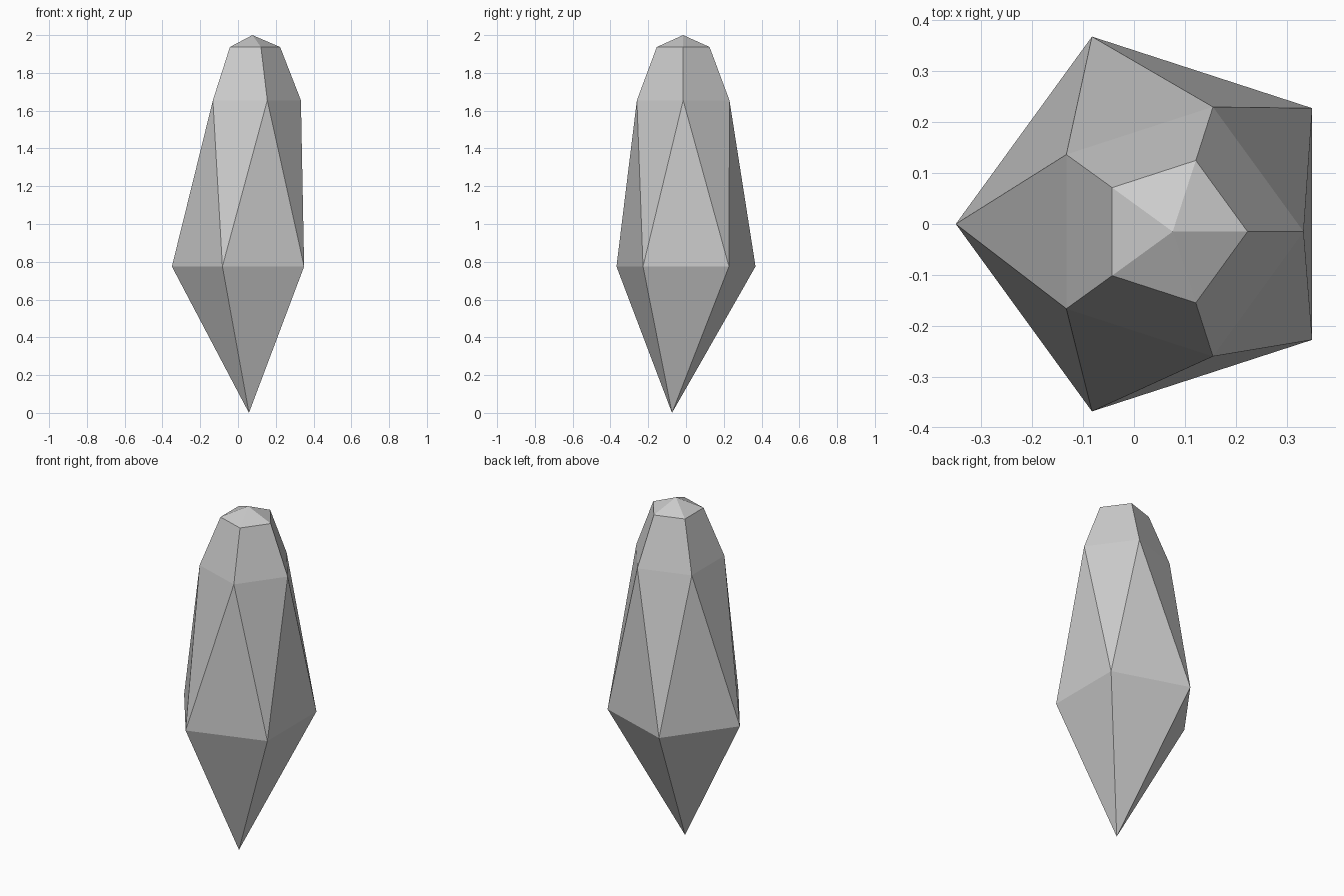
import bpy, bmesh
from math import cos, sin, radians

if "Cube" in bpy.data.objects:
    bpy.data.objects.remove(bpy.data.objects["Cube"])

SIDES = 5
bm = bmesh.new()


def ring(cx, cy, z, radius, turn):
    """Regular five-sided cross-section of the crystal."""
    step = 360 / SIDES
    return [bm.verts.new((cx + radius * cos(radians(turn + step * k)),
                          cy + radius * sin(radians(turn + step * k)), z))
            for k in range(SIDES)]


# Cross-sections: the girdle is turned half a step from the upper rings
tip = bm.verts.new((0.058, -0.074, 0.0))
girdle = ring(0.037, 0.0, 0.775, 0.387, 36)
shoulder = ring(0.0755, -0.015, 1.655, 0.2576, 0)
crown = ring(0.076, -0.015, 1.937, 0.147, 0)
top = bm.verts.new((0.076, -0.015, 2.0))

for k in range(SIDES):
    n = (k + 1) % SIDES
    # Lower point
    bm.faces.new((tip, girdle[n], girdle[k]))
    # Alternating triangles of the body
    bm.faces.new((girdle[k], shoulder[n], shoulder[k]))
    bm.faces.new((girdle[k], girdle[n], shoulder[n]))
    # Tapered shoulder and shallow cap
    bm.faces.new((shoulder[k], shoulder[n], crown[n], crown[k]))
    bm.faces.new((crown[k], crown[n], top))

bmesh.ops.recalc_face_normals(bm, faces=bm.faces)
mesh = bpy.data.meshes.new("crystal")
bm.to_mesh(mesh)
bm.free()
bpy.context.collection.objects.link(bpy.data.objects.new("crystal", mesh))
